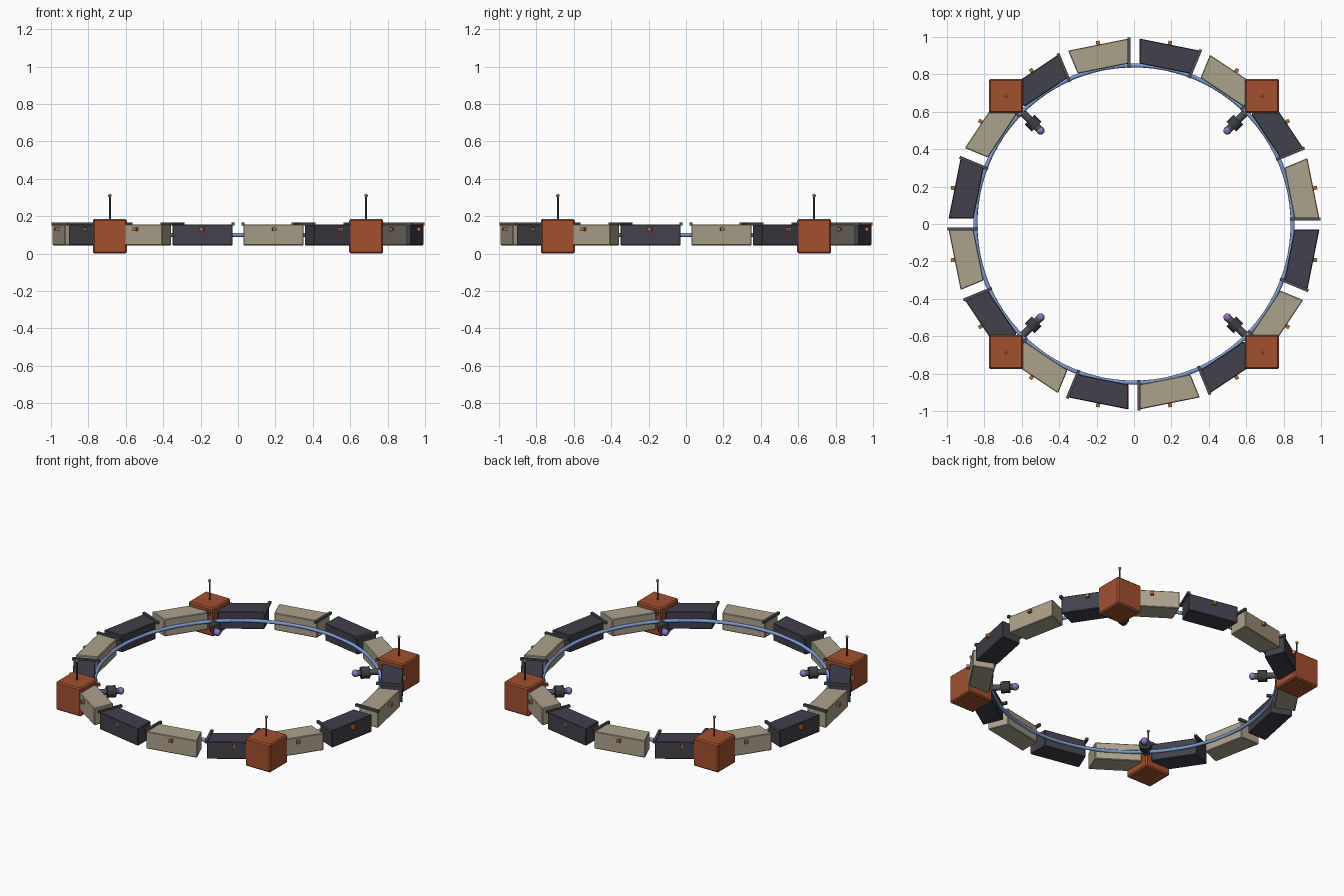
import bpy, bmesh, math
from mathutils import Matrix, Vector

if "Cube" in bpy.data.objects:
    bpy.data.objects.remove(bpy.data.objects["Cube"])


def mat(name, rgb):
    m = bpy.data.materials.new(name)
    m.diffuse_color = (*rgb, 1)
    m.use_nodes = True
    m.node_tree.nodes["Principled BSDF"].inputs["Base Color"].default_value = m.diffuse_color
    return m


BEIGE = mat("beige", (0.41, 0.36, 0.26))
DARK = mat("slate", (0.052, 0.053, 0.07))
GREY = mat("steel grey", (0.075, 0.08, 0.09))
COLLAR = mat("charcoal", (0.043, 0.045, 0.053))
RUST = mat("rust orange", (0.36, 0.08, 0.028))
AMBER = mat("amber", (0.5, 0.16, 0.04))
BLUE = mat("blue", (0.2, 0.33, 0.64))
PURPLE = mat("purple", (0.28, 0.17, 0.52))


def finish(bm, name, material, spin=0.0, bevel=0.0, smooth=False):
    """Turn a bmesh into an object, spun about the ring centre."""
    bmesh.ops.recalc_face_normals(bm, faces=bm.faces)
    bm.transform(Matrix.Rotation(spin, 4, 'Z'))
    me = bpy.data.meshes.new(name)
    bm.to_mesh(me)
    bm.free()
    me.materials.append(material)
    ob = bpy.data.objects.new(name, me)
    bpy.context.collection.objects.link(ob)
    if bevel:
        b = ob.modifiers.new("bevel", 'BEVEL')
        b.width, b.segments = bevel, 1
    if smooth:
        bpy.context.view_layer.objects.active = ob
        ob.select_set(True)
        bpy.ops.object.shade_smooth_by_angle(angle=math.radians(40))
        ob.select_set(False)
    return ob


def box(name, material, centre, size, spin=0.0, bevel=0.0, turn=0.0):
    bm = bmesh.new()
    bmesh.ops.create_cube(bm, size=1, matrix=Matrix.Translation(centre)
                          @ Matrix.Rotation(turn, 4, 'Z') @ Matrix.Diagonal((*size, 1)))
    return finish(bm, name, material, spin, bevel)


def rod(name, material, a, b, radius, spin=0.0, sides=16):
    a, b = Vector(a), Vector(b)
    d = b - a
    bm = bmesh.new()
    bmesh.ops.create_cone(bm, cap_ends=True, segments=sides, radius1=radius, radius2=radius,
                          depth=d.length, matrix=Matrix.Translation((a + b) / 2)
                          @ d.to_track_quat('Z', 'Y').to_matrix().to_4x4())
    return finish(bm, name, material, spin, smooth=True)


def ball(name, material, centre, radius, spin=0.0):
    bm = bmesh.new()
    bmesh.ops.create_uvsphere(bm, u_segments=16, v_segments=10, radius=radius,
                              matrix=Matrix.Translation(centre))
    return finish(bm, name, material, spin, smooth=True)


# ring of 16 wedge modules, alternating colours; each is built pointing along +x
HALF = math.radians(11.25)
R_IN, R_OUT, GAP = 0.847, 0.978, 0.030
for i in range(16):
    spin = HALF * (2 * i + 1)
    bm = bmesh.new()
    pts = []
    for r, s in ((R_IN, -1), (R_OUT, -1), (R_OUT, 1), (R_IN, 1)):
        pts.append(bm.verts.new((r, s * (r * math.tan(HALF) - GAP), 0.044)))
    face = bm.faces.new(pts)
    ext = bmesh.ops.extrude_face_region(bm, geom=[face])
    for v in ext["geom"]:
        if isinstance(v, bmesh.types.BMVert):
            v.co.z = 0.156
    finish(bm, f"module_{i + 1}", BEIGE if i % 2 == 0 else DARK, spin, bevel=0.004)
    # handrail bar across the clockwise end
    box(f"end_bar_{i + 1}", GREY, (0.916, 0.027, 0.157), (0.164, 0.016, 0.016), spin - HALF)
    # lamp on the outer face
    box(f"outer_lamp_{i + 1}", AMBER, (0.987, 0, 0.13), (0.022, 0.02, 0.02), spin)

# inner blue tube
bm = bmesh.new()
N, M = 96, 10
rings = [[bm.verts.new(((0.848 + 0.011 * math.cos(q)) * math.cos(p),
                        (0.848 + 0.011 * math.cos(q)) * math.sin(p),
                        0.1 + 0.011 * math.sin(q)))
          for q in (2 * math.pi * j / M for j in range(M))]
         for p in (2 * math.pi * k / N for k in range(N))]
for k in range(N):
    for j in range(M):
        a, b = rings[k], rings[(k + 1) % N]
        bm.faces.new((a[j], b[j], b[(j + 1) % M], a[(j + 1) % M]))
finish(bm, "inner_tube", BLUE, smooth=True)

# four hubs with antenna and inward docking arm
C = 0.685 * math.sqrt(2)
Q = math.pi / 4
Z = 0.0925
for k in range(4):
    spin = Q + k * math.pi / 2
    n = k + 1
    box(f"hub_{n}", RUST, (C, 0, Z), (0.182, 0.182, 0.185), spin, bevel=0.008, turn=Q)
    rod(f"antenna_{n}", GREY, (C, 0, 0.18), (C, 0, 0.31), 0.005, spin, 8)
    ball(f"antenna_tip_{n}", AMBER, (C, 0, 0.31), 0.009, spin)
    rod(f"docking_arm_{n}", GREY, (0.715, 0, Z), (0.88, 0, Z), 0.019, spin)
    rod(f"arm_collar_{n}", COLLAR, (0.737, 0, Z), (0.79, 0, Z), 0.036, spin)
    ball(f"arm_tip_{n}", PURPLE, (0.706, 0, Z), 0.022, spin)
